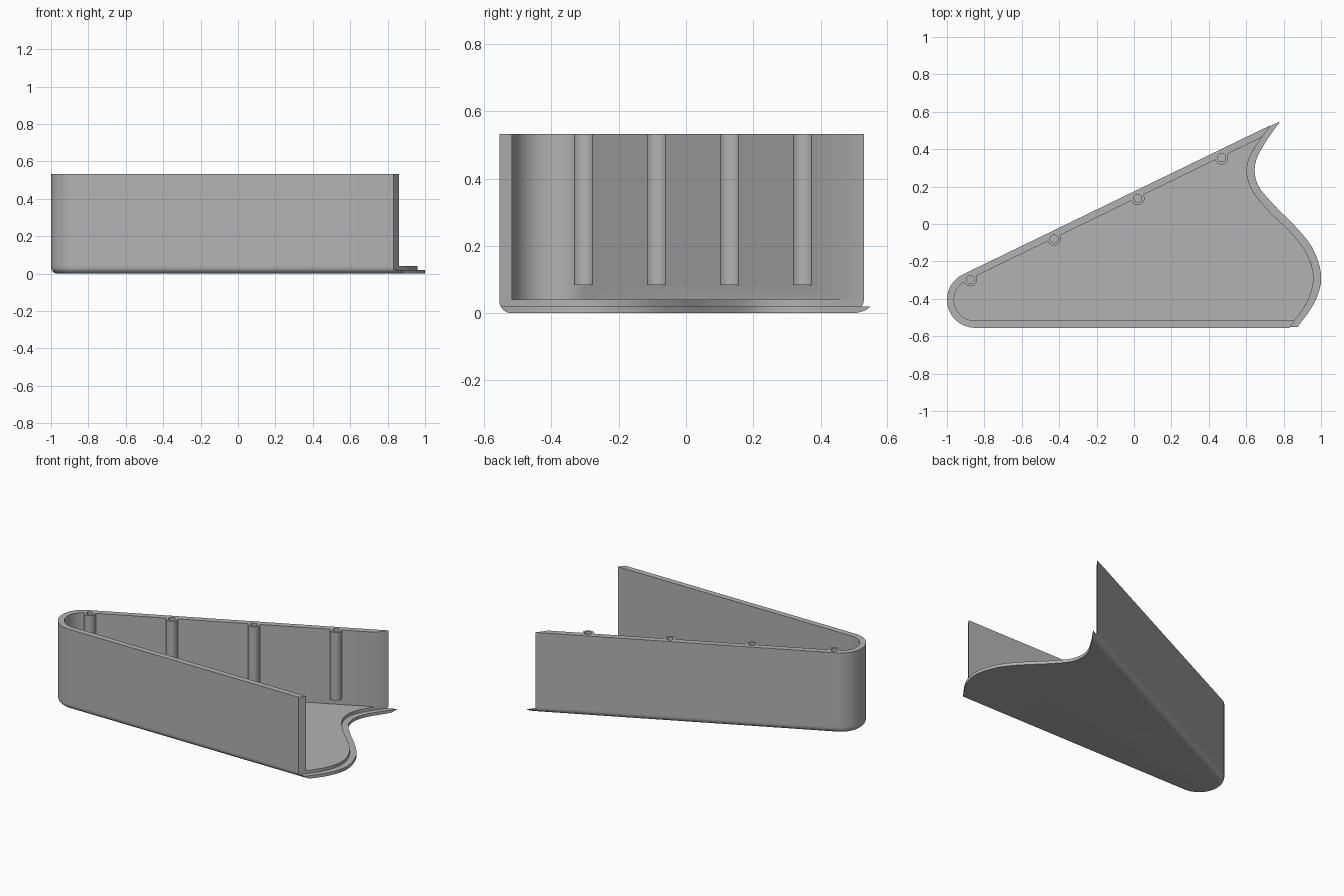
import bpy, bmesh, math
from mathutils import Vector

if "Cube" in bpy.data.objects:
    bpy.data.objects.remove(bpy.data.objects["Cube"])

grey = bpy.data.materials.new("plain grey")
grey.use_nodes = True
COLOUR = (0.45, 0.45, 0.45, 1)
grey.diffuse_color = COLOUR
grey.node_tree.nodes["Principled BSDF"].inputs["Base Color"].default_value = COLOUR

HEIGHT, STEP, FLOOR, WALL, FILLET = 0.533, 0.02, 0.04, 0.038, 0.036
CENTRE, RADIUS = Vector((-0.85, -0.405)), 0.15
SLOPE = math.radians(25.88)
ALONG = Vector((math.cos(SLOPE), math.sin(SLOPE)))
BACK = Vector((-math.sin(SLOPE), math.cos(SLOPE)))
FRONT = Vector((0, -1))

# Wavy open end: lip edge and floor edge, each running past the straight sides
LIP = [(0.86, 0.66), (0.785, 0.555), (0.715, 0.455), (0.66, 0.36), (0.645, 0.28), (0.67, 0.195),
       (0.76, 0.09), (0.865, -0.015), (0.955, -0.13), (1.0, -0.275), (0.97, -0.41),
       (0.875, -0.55), (0.79, -0.66)]
EDGE = [(0.81, 0.645), (0.735, 0.535), (0.67, 0.445), (0.62, 0.36), (0.604, 0.28), (0.63, 0.185),
        (0.72, 0.07), (0.83, -0.035), (0.92, -0.15), (0.96, -0.28), (0.93, -0.41),
        (0.835, -0.55), (0.75, -0.66)]


def spline(points, t):
    """Smooth curve through the points, t from 0 to 1."""
    last = len(points) - 1
    i = min(int(t * last), last - 1)
    u = t * last - i
    a, b, c, d = (Vector(points[max(0, min(last, k))]) for k in range(i - 1, i + 3))
    return b + 0.5 * u * (c - a + u * (2 * a - 5 * b + 4 * c - d + u * (3 * (b - c) + d - a)))


def crossing(points, normal, r, inner, outer):
    """Curve parameter where it meets the side line at distance r."""
    for _ in range(40):
        mid = (inner + outer) / 2
        if (spline(points, mid) - CENTRE).dot(normal) > r:
            outer = mid
        else:
            inner = mid
    return inner


def outline(points, inset):
    """Back side, round nose and front side, then the wavy edge."""
    r = RADIUS - inset
    t0 = crossing(points, BACK, r, 0.3, 0)
    t1 = crossing(points, FRONT, r, 0.7, 1)
    start = SLOPE + math.pi / 2
    sweep = 3 * math.pi / 2 - start
    nose = [CENTRE + r * Vector((math.cos(start + sweep * k / 24), math.sin(start + sweep * k / 24)))
            for k in range(25)]
    side = [spline(points, t0)] + nose + [spline(points, t1)]
    wave = [spline(points, t1 + (t0 - t1) * k / 48) for k in range(1, 48)]
    return side, wave


def finish(name, bm):
    bmesh.ops.recalc_face_normals(bm, faces=bm.faces)
    mesh = bpy.data.meshes.new(name)
    bm.to_mesh(mesh)
    bm.free()
    mesh.materials.append(grey)
    obj = bpy.data.objects.new(name, mesh)
    bpy.context.collection.objects.link(obj)
    return obj


def slab(name, points, heights):
    """Stack of outlines with a rounded lower edge."""
    bm = bmesh.new()
    rings = []
    for z in heights:
        drop = max(0, FILLET - z)
        inset = FILLET - math.sqrt(FILLET ** 2 - drop ** 2)
        side, wave = outline(points, inset)
        rings.append([bm.verts.new((p.x, p.y, z)) for p in side + wave])
    for low, high in zip(rings, rings[1:]):
        for i in range(len(low)):
            j = (i + 1) % len(low)
            bm.faces.new((low[i], low[j], high[j], high[i]))
    bm.faces.new(rings[0])
    bm.faces.new(rings[-1])
    return finish(name, bm)


def cylinders(name, centres, radius, bottom, top):
    bm = bmesh.new()
    for c in centres:
        made = bmesh.ops.create_cone(bm, cap_ends=True, segments=32, radius1=radius,
                                     radius2=radius, depth=top - bottom)
        bmesh.ops.translate(bm, verts=made["verts"], vec=(c.x, c.y, (top + bottom) / 2))
    return finish(name, bm)


def smooth(obj):
    bpy.ops.object.select_all(action="DESELECT")
    obj.select_set(True)
    bpy.context.view_layer.objects.active = obj
    bpy.ops.object.shade_smooth_by_angle(angle=math.radians(30))


# Bottom lip and floor
base_lip = slab("base_lip", LIP, [0, 0.001, 0.003, 0.007, 0.012, STEP])
floor = slab("floor", EDGE, [STEP, 0.027, FILLET, FLOOR])

# U-shaped wall
bm = bmesh.new()
outer, inner = outline(EDGE, 0)[0], outline(EDGE, WALL)[0]
loops = [[bm.verts.new((p.x, p.y, z)) for p in path]
         for path, z in ((outer, FLOOR), (outer, HEIGHT), (inner, HEIGHT), (inner, FLOOR))]
for a, b in zip(loops, loops[1:] + loops[:1]):
    for i in range(len(a) - 1):
        bm.faces.new((a[i], a[i + 1], b[i + 1], b[i]))
for end in (0, -1):
    bm.faces.new([loop[end] for loop in loops])
side_wall = finish("side_wall", bm)

# Screw posts along the back wall, with blind holes
first = Vector((-0.875, -0.297))
centres = [first + ALONG * 0.4975 * k for k in range(4)]
posts = cylinders("screw_posts", centres, 0.036, 0.083, HEIGHT)
holes = cylinders("screw_holes", centres, 0.021, 0.2, HEIGHT + 0.1)
for helper, operation in ((posts, "UNION"), (holes, "DIFFERENCE")):
    helper.hide_render = True
    mod = side_wall.modifiers.new(helper.name, "BOOLEAN")
    mod.operation, mod.solver, mod.object = operation, "EXACT", helper
bpy.context.view_layer.update()
graph = bpy.context.evaluated_depsgraph_get()
side_wall_mesh = bpy.data.meshes.new_from_object(side_wall.evaluated_get(graph))
side_wall.modifiers.clear()
side_wall.data = side_wall_mesh
for helper in (posts, holes):
    bpy.data.objects.remove(helper)

for part in (base_lip, floor, side_wall):
    smooth(part)
